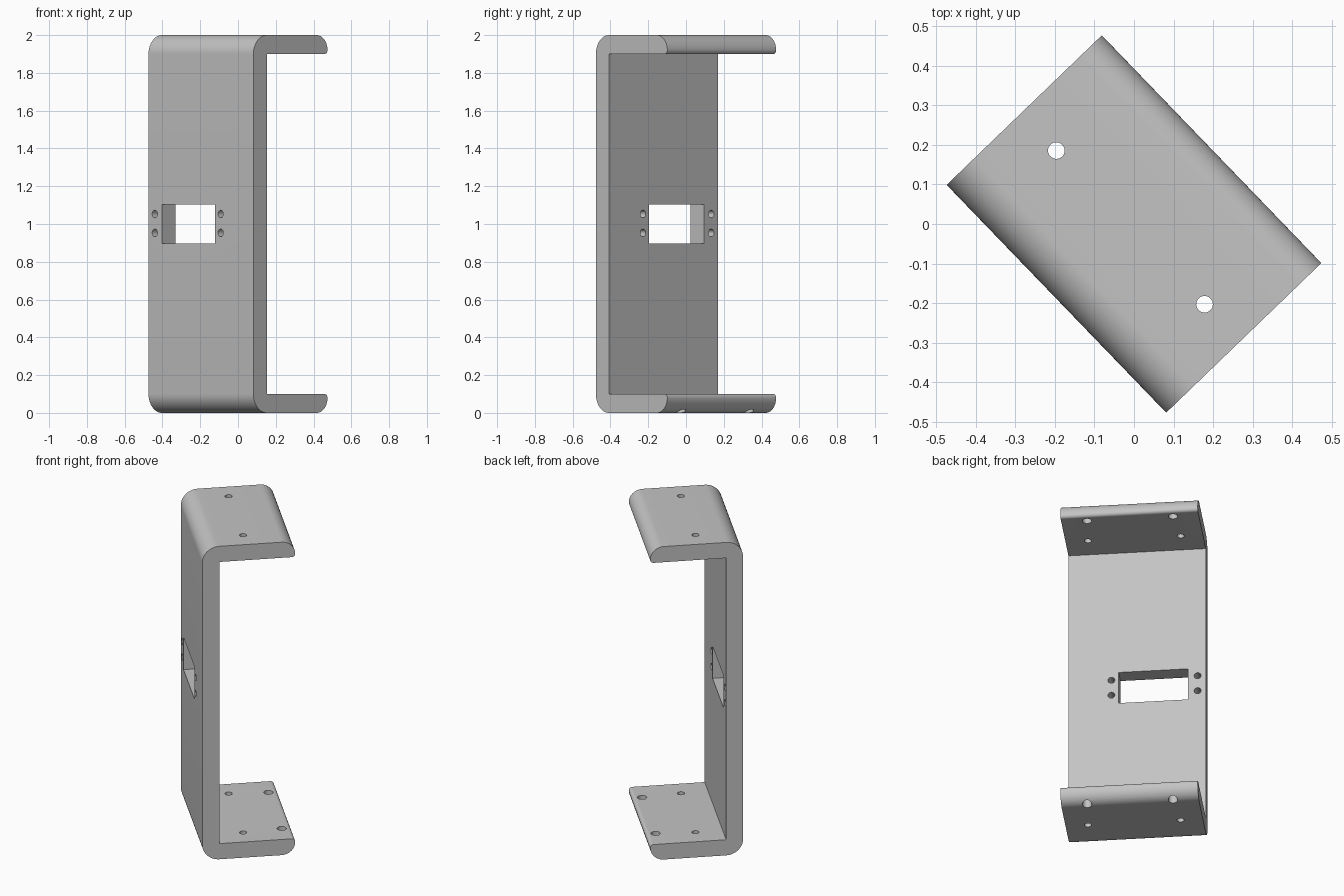
import bpy
import bmesh
import math
from mathutils import Matrix, Vector

cube = bpy.data.objects.get("Cube")
if cube:
    bpy.data.objects.remove(cube, do_unlink=True)

LENGTH, DEPTH, HEIGHT, THICK = 0.80, 0.545, 2.0, 0.10
TIP_R, LIP_R = 0.08, 0.02

# Local frame: x along the plate, y from the plate towards the flange tips
turn = Matrix.Rotation(math.atan2(-0.72, 0.694), 4, 'Z')
place = turn @ Matrix.Translation((-LENGTH / 2, -DEPTH / 2, 0))

grey = bpy.data.materials.new("plain grey")
grey.use_nodes = True
colour = (0.55, 0.55, 0.55, 1)
grey.diffuse_color = colour
grey.node_tree.nodes["Principled BSDF"].inputs["Base Color"].default_value = colour


def arc(cy, cz, r, start, end, steps=16):
    angles = [math.radians(start + (end - start) * i / steps) for i in range(steps + 1)]
    return [(cy + r * math.cos(a), cz + r * math.sin(a)) for a in angles]


def make_object(name, bm):
    bmesh.ops.recalc_face_normals(bm, faces=bm.faces)
    mesh = bpy.data.meshes.new(name)
    bm.to_mesh(mesh)
    bm.free()
    mesh.materials.append(grey)
    obj = bpy.data.objects.new(name, mesh)
    bpy.context.collection.objects.link(obj)
    obj.matrix_world = place
    return obj


# C-shaped side profile: lower half, then mirrored for the upper half
lower = [(THICK, THICK)]
lower += arc(DEPTH - LIP_R, THICK - LIP_R, LIP_R, 90, 0, 6)
lower += arc(DEPTH - TIP_R, TIP_R, TIP_R, 0, -90)[1:]
lower += arc(THICK, THICK, THICK, -90, -180)
profile = lower + [(y, HEIGHT - z) for y, z in reversed(lower)]

bm = bmesh.new()
face = bm.faces.new([bm.verts.new((0, y, z)) for y, z in profile])
swept = bmesh.ops.extrude_face_region(bm, geom=[face])["geom"]
bmesh.ops.translate(bm, vec=(LENGTH, 0, 0),
                    verts=[v for v in swept if isinstance(v, bmesh.types.BMVert)])
bracket = make_object("bracket", bm)

# Cutters for the window and all screw holes
cut = bmesh.new()


def drill(centre, radius, depth, along_y=False):
    matrix = Matrix.Translation(Vector(centre))
    if along_y:
        matrix = matrix @ Matrix.Rotation(math.pi / 2, 4, 'X')
    bmesh.ops.create_cone(cut, cap_ends=True, segments=32, radius1=radius,
                          radius2=radius, depth=depth, matrix=matrix)


window = Matrix.Translation((0.305, THICK / 2, 1.0)) @ Matrix.Diagonal((0.405, 0.3, 0.205, 1))
bmesh.ops.create_cube(cut, size=1, matrix=window)
for x in (0.048, 0.55):
    for z in (0.953, 1.053):
        drill((x, THICK / 2, z), 0.02, 0.3, along_y=True)
for x in (0.13, 0.67):
    for z in (THICK / 2, HEIGHT - THICK / 2):
        drill((x, 0.26, z), 0.021, 0.2)
# Tip holes: through the lower flange, blind in the upper one
for x in (0.15, 0.65):
    drill((x, 0.49, THICK / 2), 0.027, 0.2)
    drill((x, 0.49, HEIGHT - THICK), 0.027, 0.12)

cutter = make_object("hole_cutter", cut)
cutter.hide_render = True

# Apply the cut, then drop the helper
boolean = bracket.modifiers.new("holes", 'BOOLEAN')
boolean.operation = 'DIFFERENCE'
boolean.solver = 'EXACT'
boolean.object = cutter
bpy.ops.object.select_all(action='DESELECT')
bpy.context.view_layer.objects.active = bracket
bracket.select_set(True)
bpy.ops.object.modifier_apply(modifier=boolean.name)
bpy.data.objects.remove(cutter, do_unlink=True)
bpy.ops.object.shade_smooth_by_angle(angle=math.radians(30))
